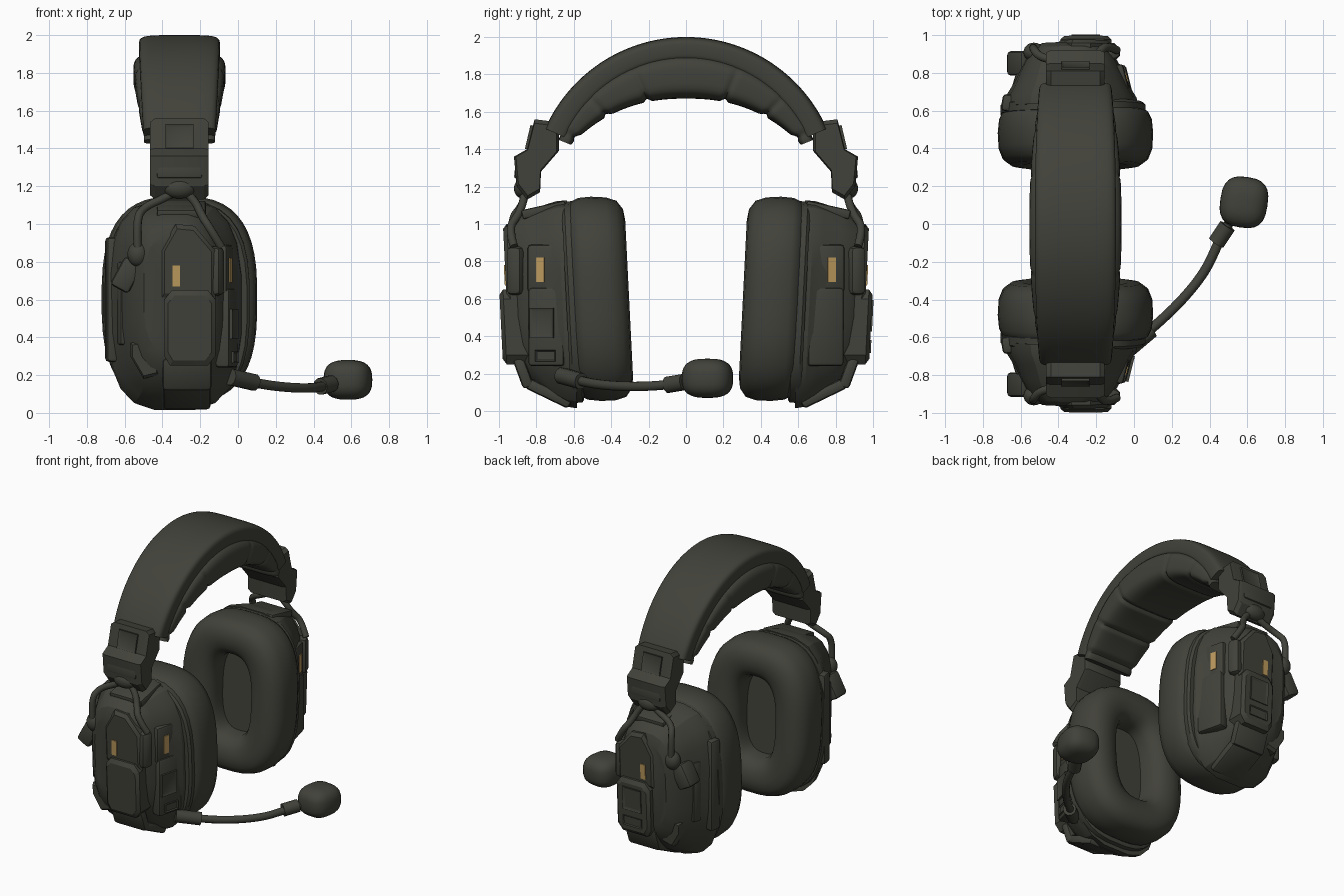
import bpy, bmesh, math
from mathutils import Vector, Euler

if "Cube" in bpy.data.objects:
    bpy.data.objects.remove(bpy.data.objects["Cube"])

CX = -0.31          # middle of the band and cups along x
BAND_Z = 1.175      # centre of the headband arc


def material(name, rgb):
    m = bpy.data.materials.new(name)
    m.diffuse_color = (*rgb, 1)
    m.use_nodes = True
    m.node_tree.nodes["Principled BSDF"].inputs["Base Color"].default_value = m.diffuse_color
    return m


OLIVE = material("dark olive", (0.054, 0.054, 0.043))
GOLD = material("brass gold", (0.50, 0.32, 0.11))


def finish(name, bm, mat=OLIVE, angle=30):
    bmesh.ops.recalc_face_normals(bm, faces=bm.faces)
    me = bpy.data.meshes.new(name)
    bm.to_mesh(me)
    bm.free()
    ob = bpy.data.objects.new(name, me)
    bpy.context.collection.objects.link(ob)
    me.materials.append(mat)
    shade(ob, angle)
    return ob


def shade(ob, angle):
    bpy.ops.object.select_all(action='DESELECT')
    ob.select_set(True)
    bpy.context.view_layer.objects.active = ob
    bpy.ops.object.shade_smooth_by_angle(angle=math.radians(angle))


def loft(name, rings, angle=30):
    bm = bmesh.new()
    vs = [[bm.verts.new(p) for p in r] for r in rings]
    n = len(vs[0])
    for a, b in zip(vs, vs[1:]):
        for i in range(n):
            bm.faces.new((a[i], a[(i + 1) % n], b[(i + 1) % n], b[i]))
    bm.faces.new(vs[0])
    bm.faces.new(vs[-1])
    return finish(name, bm, angle=angle)


def spow(v, e):
    return math.copysign(abs(v) ** e, v)


def superellipse(rx, ry, n, seg):
    for i in range(seg):
        t = 2 * math.pi * (i + 0.5) / seg
        yield rx * spow(math.cos(t), 2 / n), ry * spow(math.sin(t), 2 / n)


def lean(x, d, z, s):
    """Point on a cup: d is the distance outwards; cups lean out at the top."""
    return Vector((x, s * (d + 0.05 * (z - 0.58)), z))


def cup_loft(name, s, rows, n, seg, cx, angle):
    rings = [[lean(cx + x, d, cz + z, s) for x, z in superellipse(rx, rz, n, seg)]
             for d, rx, rz, cz in rows]
    return loft(name, rings, angle)


def plate(name, s, pts, d0, d1, inset=0.02):
    """Polygon in x-z raised outwards, with a chamfered rim."""
    mx = sum(p[0] for p in pts) / len(pts)
    mz = sum(p[1] for p in pts) / len(pts)
    rows = [(d0, 1), (d1 - inset, 1), (d1, 1 - inset / 0.14)]
    loft(name, [[lean(mx + (x - mx) * f, d, mz + (z - mz) * f, s) for x, z in pts]
                for d, f in rows])


def box(name, s, loc, size, rot=(0, 0, 0), bevel=0.012, mat=OLIVE, recess=None):
    bm = bmesh.new()
    bmesh.ops.create_cube(bm, size=1)
    bmesh.ops.scale(bm, vec=size, verts=bm.verts)
    bm.normal_update()
    if recess:      # sunken middle on the face pointing along "recess"
        fs = [f for f in bm.faces if f.normal.dot(Vector(recess)) > 0.9]
        t = min(size[0] + size[1], size[2]) * 0.16
        bmesh.ops.inset_individual(bm, faces=fs, thickness=t)
        bmesh.ops.translate(bm, vec=Vector(recess) * -0.008, verts=fs[0].verts)
    elif bevel:
        bmesh.ops.bevel(bm, geom=bm.edges[:], offset=bevel, segments=2,
                        affect='EDGES', profile=0.5)
    m = Euler((rot[0] * s, rot[1], rot[2] * s)).to_matrix().to_4x4()
    m.translation = (loc[0], loc[1] * s, loc[2])
    bm.transform(m)
    return finish(name, bm, mat)


def tube(name, pts, r, s=1):
    cu = bpy.data.curves.new(name, 'CURVE')
    cu.dimensions = '3D'
    cu.bevel_depth, cu.bevel_resolution, cu.use_fill_caps = r, 3, True
    sp = cu.splines.new('NURBS')
    sp.points.add(len(pts) - 1)
    for p, (x, y, z) in zip(sp.points, pts):
        p.co = (x, y * s, z, 1)
    sp.order_u, sp.use_endpoint_u, sp.resolution_u = min(3, len(pts)), True, 6
    ob = bpy.data.objects.new(name, cu)
    bpy.context.collection.objects.link(ob)
    cu.materials.append(OLIVE)
    bpy.ops.object.select_all(action='DESELECT')
    ob.select_set(True)
    bpy.context.view_layer.objects.active = ob
    bpy.ops.object.convert(target='MESH')
    shade(bpy.context.view_layer.objects.active, 40)


def ball(name, loc, radii, power=1.0, rot_z=0.0):
    bm = bmesh.new()
    bmesh.ops.create_uvsphere(bm, u_segments=24, v_segments=16, radius=1)
    for v in bm.verts:
        v.co = Vector([spow(c, power) * r for c, r in zip(v.co, radii)])
    m = Euler((0, 0, rot_z)).to_matrix().to_4x4()
    m.translation = loc
    bm.transform(m)
    finish(name, bm, angle=60)


# Headband: outer strap and segmented inner padding, swept along an arc
def arc_ring(th, r0, r1, hw, n, seg):
    mid, ht = (r0 + r1) / 2, (r1 - r0) / 2
    return [Vector((CX + x, math.sin(th) * (mid + h), BAND_Z + math.cos(th) * (mid + h)))
            for x, h in superellipse(hw, ht, n, seg)]


strap, padding = [], []
for i in range(-33, 34):
    a = 2 * i
    strap.append(arc_ring(math.radians(a), 0.69, 0.825,
                          0.215 - 0.022 * (a / 64) ** 2, 5, 28))
for i in range(-68, 69):
    a = abs(i)
    seam = max(math.exp(-((a - c) / 1.5) ** 2) for c in (23, 46, 64))
    inner = 0.495 + 0.15 * (a / 64) ** 1.8 + 0.018 * seam
    padding.append(arc_ring(math.radians(i), inner, 0.735,
                            0.245 - 0.045 * (a / 60) ** 2 - 0.008 * seam, 4, 36))
loft("headband_strap", strap, 40)
loft("headband_padding", padding, 50)

SLIDER = [(.68, 1.50), (.73, 1.55), (.81, 1.56), (.85, 1.40), (.92, 1.36),
          (.905, 1.2), (.85, 1.13), (.78, 1.17), (.775, 1.28), (.68, 1.39)]
CUSHION = [(.48, .15, .29), (.40, .15, .29), (.345, .175, .315), (.315, .22, .36),
           (.303, .28, .42), (.312, .34, .48), (.345, .385, .525), (.40, .407, .543),
           (.48, .412, .547), (.55, .405, .54), (.59, .385, .52), (.61, .34, .48)]
SHELL = [(.61, .36, .56, .57), (.66, .352, .555, .573), (.72, .315, .53, .58),
         (.81, .275, .485, .59), (.88, .235, .43, .61), (.92, .20, .38, .625),
         (.945, .165, .31, .63)]
A = .25         # turn of the front side panels

for s, side in ((-1, "left"), (1, "right")):
    def nm(part):
        return side + "_" + part

    # Slider with buckle and pivot at the band end
    loft(nm("slider"), [[Vector((CX + x, s * (.81 + (y - .81) * f), 1.35 + (z - 1.35) * f))
                         for y, z in SLIDER]
                        for x, f in ((-.155, .9), (-.13, 1), (.13, 1), (.155, .9))])
    box(nm("buckle"), s, (CX, .822, 1.46), (.15, .05, .13), (.23, 0, 0), recess=(0, s, 0))
    box(nm("slider_lip"), s, (CX, .885, 1.29), (.24, .06, .10), (.1, 0, 0))
    ball(nm("pivot"), (CX, s * .87, 1.19), (.085, .05, .055))

    # Wire yoke holding the cup
    tube(nm("yoke_rear"), [(-.30, .86, 1.19), (-.38, .865, 1.14), (-.50, .88, 1.09),
                           (-.54, .94, 1.02), (-.53, .93, .85)], .022, s)
    tube(nm("yoke_front"), [(-.30, .86, 1.19), (-.23, .865, 1.13), (-.19, .90, 1.04),
                            (-.15, .95, .98), (-.09, .92, .88)], .022, s)
    ball(nm("yoke_knob"), (-.53, s * .91, .84), (.055, .05, .065))
    box(nm("yoke_clip"), s, (-.59, .85, .73), (.11, .13, .17), (0, .5, 0), .02)
    box(nm("yoke_block"), s, (-.145, .90, .75), (.14, .09, .26), (0, 0, .4), .03)

    # Cushion, gasket and shell
    cup_loft(nm("cushion"), s, [(d, a, b, .6) for d, a, b in CUSHION], 2.8, 48, CX, 60)
    cup_loft(nm("gasket"), s, [(.57, .37, .525, .585), (.58, .385, .54, .585),
                               (.625, .385, .54, .58), (.64, .37, .53, .575)], 2.8, 32, -.322, 40)
    cup_loft(nm("shell"), s, SHELL, 3, 20, -.335, 22)

    # Raised armour plates
    plate(nm("upper_plate"), s, [(-.41, .60), (-.41, .86), (-.33, 1.0), (-.23, .99),
                                 (-.12, .86), (-.12, .60)], .80, .958)
    plate(nm("lower_plate"), s, [(-.39, .30), (-.36, .25), (-.16, .25), (-.12, .30),
                                 (-.12, .60), (-.16, .65), (-.35, .65), (-.39, .60)], .82, .995)
    plate(nm("corner_plate"), s, [(-.57, .30), (-.50, .18), (-.42, .20), (-.42, .33),
                                  (-.50, .38), (-.57, .37)], .74, .90)
    box(nm("chin_plate"), s, (-.27, .735, .095), (.25, .26, .06), (.45, 0, 0), .02)
    box(nm("lower_chin"), s, (-.27, .872, .21), (.26, .06, .18), (-.35, 0, 0), .02)
    box(nm("crown_plate"), s, (-.30, .76, 1.075), (.26, .24, .05), (-.22, 0, 0))
    box(nm("rear_rib"), s, (-.66, .64, .60), (.08, .09, .66), (0, 0, -.15), .02)
    box(nm("rear_handle"), s, (-.61, .76, .58), (.05, .07, .44), (0, 0, -.3), .015)
    box(nm("front_lower_panel"), s, (-.06, .74, .45), (.08, .20, .42), (0, 0, A), .02)
    box(nm("front_upper_panel"), s, (-.075, .77, .76), (.07, .15, .26), (0, 0, A), .02)

    # Gold marker strips
    box(nm("front_strip"), s, (-.0398, .779, .755), (.008, .045, .13), (0, 0, A), 0, GOLD)
    box(nm("outer_strip"), s, (-.328, .967, .725), (.04, .009, .11), (-.05, 0, 0), 0, GOLD)

# Control buttons: front edge of the left cup, outer face of the right cup
box("left_main_button", -1, (-.026, .77, .47), (.025, .13, .16), (0, 0, A), recess=(1, 0, 0))
box("left_small_button", -1, (-.021, .75, .295), (.025, .11, .06), (0, 0, A), recess=(1, 0, 0))
box("right_main_button", 1, (-.255, .986, .51), (.15, .025, .17), (-.05, 0, 0), recess=(0, 1, 0))
box("right_small_button", 1, (-.255, .977, .345), (.15, .025, .07), (-.05, 0, 0), recess=(0, 1, 0))

# Microphone boom and foam
tube("mic_boom", [(-.02, -.65, .185), (.10, -.55, .155), (.25, -.41, .135),
                  (.38, -.25, .13), (.45, -.09, .14), (.50, 0, .155)], .026)
tube("mic_base", [(-.04, -.67, .19), (.09, -.56, .16)], .045)
tube("mic_collar", [(.435, -.10, .14), (.495, -.01, .155)], .045)
ball("mic_foam", (.582, .115, .175), (.126, .135, .105), .72, -.15)
